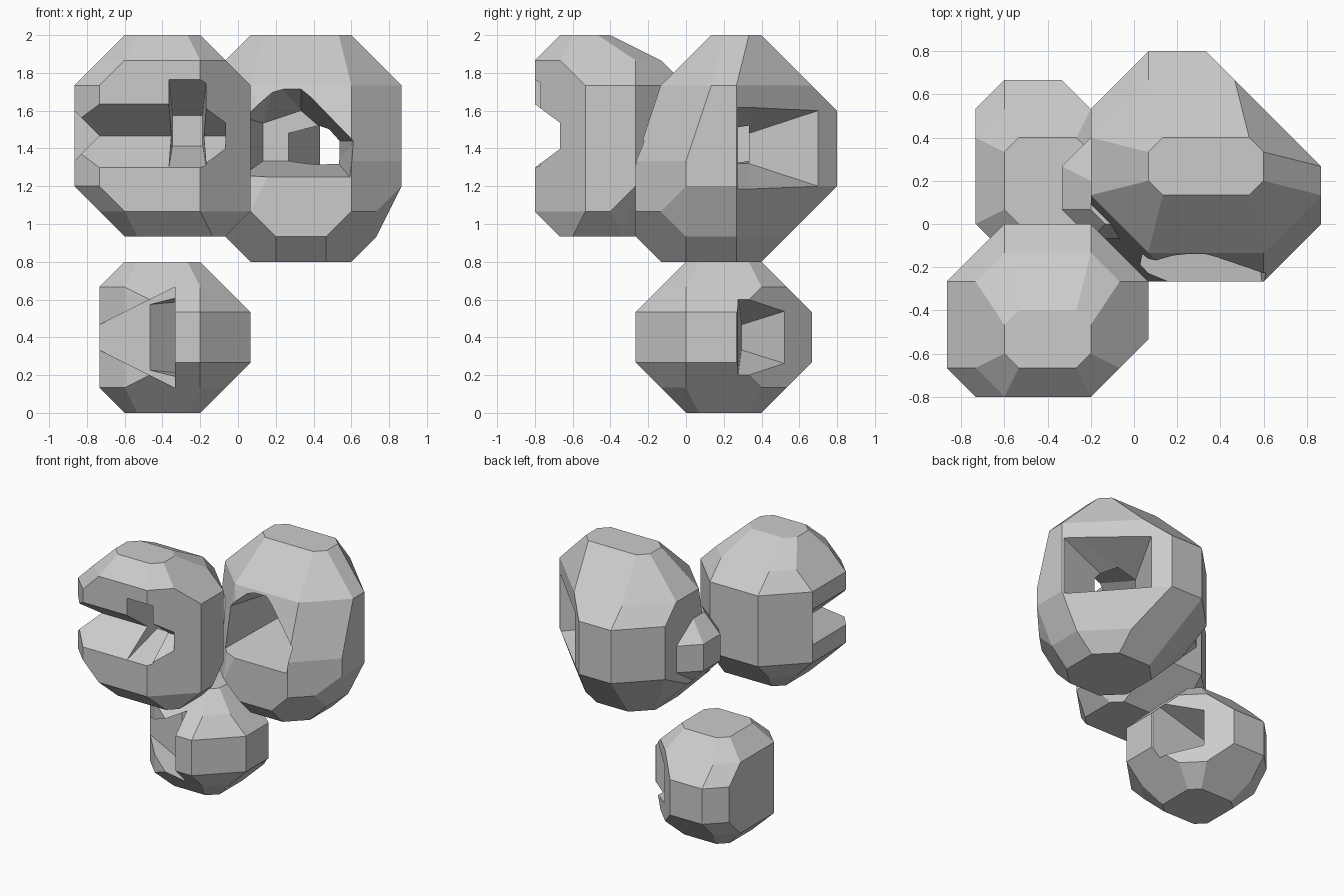
import bpy, bmesh
from mathutils import Vector

if "Cube" in bpy.data.objects:
    bpy.data.objects.remove(bpy.data.objects["Cube"], do_unlink=True)

U = 2 / 15                      # lattice step
ORIGIN = Vector((6.5, 6, 0))    # lattice point at the world origin

grey = bpy.data.materials.new("plain grey")
grey.use_nodes = True
grey.diffuse_color = (0.6, 0.6, 0.6, 1)
grey.node_tree.nodes["Principled BSDF"].inputs["Base Color"].default_value = grey.diffuse_color


def hull(name, points):
    """Flat-faced convex solid round lattice points."""
    bm = bmesh.new()
    for p in sorted({tuple(p) for p in points}):
        bm.verts.new((Vector(p) - ORIGIN) * U)
    res = bmesh.ops.convex_hull(bm, input=bm.verts)
    junk = {g for g in res["geom_interior"] + res["geom_unused"]
            if isinstance(g, bmesh.types.BMVert)}
    bmesh.ops.delete(bm, geom=list(junk), context="VERTS")
    bmesh.ops.dissolve_limit(bm, angle_limit=0.02, verts=bm.verts, edges=bm.edges)
    bmesh.ops.recalc_face_normals(bm, faces=bm.faces)
    mesh = bpy.data.meshes.new(name)
    bm.to_mesh(mesh)
    bm.free()
    mesh.materials.append(grey)
    ob = bpy.data.objects.new(name, mesh)
    bpy.context.collection.objects.link(ob)
    return ob


def octagon(z, x0, x1, y0, y1, corners):
    """Level outline: corner cuts run front -x, front +x, back +x, back -x."""
    a, b, c, d = corners
    return [(x0, y0 + a, z), (x0 + a, y0, z), (x1 - b, y0, z), (x1, y0 + b, z),
            (x1, y1 - c, z), (x1 - c, y1, z), (x0 + d, y1, z), (x0, y1 - d, z)]


def boulder(name, levels):
    return hull(name, [p for lv in levels for p in octagon(*lv)])


def slot(mid, outline):
    """Upright slot cutter: plan points, each with its half height about mid."""
    return hull("cutter", [(x, y, z) for x, y, d in outline for z in (mid - d, mid + d)])


def passage(axis, *ends):
    """Convex passage between flat outlines placed along an axis."""
    pts = []
    for h, outline in ends:
        for p in outline:
            q = list(p)
            q.insert(axis, h)
            pts.append(q)
    return hull("cutter", pts)


def rect(u, v, w, h):
    return [(u - w, v - h), (u + w, v - h), (u + w, v + h), (u - w, v + h)]


def carve(ob, cutters):
    for cutter in cutters:
        cutter.hide_render = True
        mod = ob.modifiers.new("cut", "BOOLEAN")
        mod.operation, mod.solver, mod.object = "DIFFERENCE", "EXACT", cutter
        bpy.context.view_layer.objects.active = ob
        bpy.ops.object.modifier_apply(modifier=mod.name)
        bpy.data.objects.remove(cutter, do_unlink=True)


low = (1, 1, 1, 1)
half = (0.5, 0.5, 0.5, 0.5)

# Lower boulder with a front groove and a back groove
belly = (3, 2, 3, 1)
lower = boulder("lower_boulder", [
    (0, 2, 5, 6, 9, half), (1, 1, 6, 5, 10, low),
    (2, 1, 7, 4, 11, belly), (4, 1, 7, 4, 11, belly),
    (5, 1, 6, 5, 10, low), (6, 2, 5, 6, 9, half)])
carve(lower, [
    slot(3, [(1, 6, 0.5), (4, 6, 2), (4, 3, 2), (1, 3, 0.5)]),
    slot(3, [(3, 6, 1.3), (4, 7, 1.4), (4, 3, 2), (3, 3, 1.5)]),
    slot(3, [(3.5, 8.2, 0.5), (8, 8, 2), (8, 13, 2)])])

# Front upper boulder with a mouth-like slit
round_a = (1, 2, 2, 2)
upper = boulder("front_boulder", [
    (7, 2, 6, 1, 4, half), (8, 1, 7, 0, 5, (1, 2, 2, 1)),
    (9, 0, 7, 0, 6, round_a), (13, 0, 7, 0, 6, round_a),
    (14, 1, 6, 0, 5, low), (15, 2, 5, 1, 3, half)])
mouth = [(-1, 13), (1.7, 11), (-1, 9)]
side_slit = [(-1, 13), (1, 11), (-1, 9)]
carve(upper, [
    passage(0, (-1, mouth), (6, mouth)),
    passage(1, (-1, side_slit), (4, side_slit)),
    passage(1, (-1, rect(4.5, 11.6, 0.8, 2.2)), (2.5, rect(4.5, 11.2, 0.6, 0.6)))])

# Ring boulder with a bent hole from the front to a wide groove at the back corner
wide = (3, 2, 4, 2)
ring = boulder("ring_boulder", [
    (6, 7, 11, 5, 9, low), (7, 6, 12, 4, 10, (2, 2, 2, 2)),
    (8, 5, 12, 4, 10, (2, 1, 2, 2)), (9, 5, 13, 4, 12, wide),
    (10, 5, 13, 4, 12, wide), (12, 5, 13, 5, 12, wide),
    (13, 5, 13, 5, 11, (2, 2, 3, 2)), (15, 7, 11, 7, 9, half)])
opening = [(6.5, 9.3), (11, 9.3), (11.2, 10.8), (9, 13.2), (8, 13.2), (6.5, 11.8)]
throat = [(7.5, 10), (10.4, 10), (10.4, 10.8), (9, 12), (7.5, 11.5)]
carve(ring, [
    passage(1, (3.5, opening), (8.5, throat)),
    slot(10.5, [(8.5, 8.5, 0.6), (9.5, 7.5, 0.6), (15.5, 8.5, 2.4), (11, 14, 2.4)])])

# Knob on the ring where it nears the front boulder
boulder("ring_knob", [
    (8, 5, 7, 6, 8, half), (9, 4, 7, 5.5, 9, low),
    (10.5, 4, 7, 5.5, 9, low), (11.5, 5, 7, 6, 8, half)])
